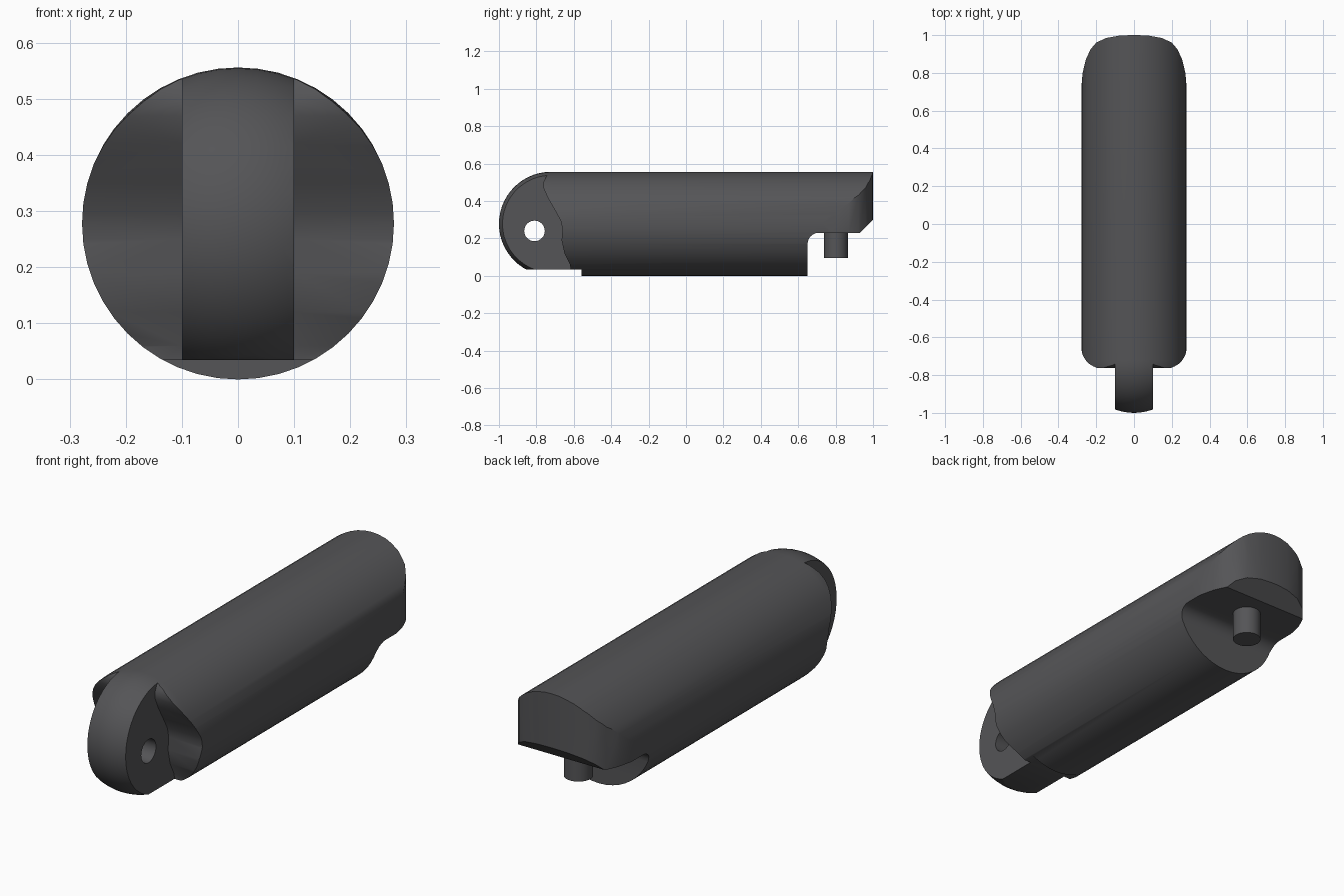
import bpy, bmesh, math
from mathutils import Matrix

if "Cube" in bpy.data.objects:
    bpy.data.objects.remove(bpy.data.objects["Cube"], do_unlink=True)

R = 0.278          # body radius, also the height of its axis
NOSE_Y = -0.722    # centre of the rounded front end

mat = bpy.data.materials.new("dark grey")
mat.use_nodes = True
grey = (0.09, 0.09, 0.095, 1)
mat.diffuse_color = grey
mat.node_tree.nodes["Principled BSDF"].inputs["Base Color"].default_value = grey


def finish(name, bm):
    bmesh.ops.recalc_face_normals(bm, faces=bm.faces)
    mesh = bpy.data.meshes.new(name)
    bm.to_mesh(mesh)
    bm.free()
    obj = bpy.data.objects.new(name, mesh)
    bpy.context.collection.objects.link(obj)
    mesh.materials.append(mat)
    return obj


def prism(name, points, direction):
    """Closed outline extruded along a direction."""
    bm = bmesh.new()
    face = bm.faces.new([bm.verts.new(p) for p in points])
    new = bmesh.ops.extrude_face_region(bm, geom=[face])["geom"]
    bmesh.ops.translate(bm, vec=direction, verts=[v for v in new if isinstance(v, bmesh.types.BMVert)])
    return finish(name, bm)


def cylinder(name, radius, depth, matrix, segments=32):
    bm = bmesh.new()
    bmesh.ops.create_cone(bm, cap_ends=True, segments=segments, radius1=radius,
                          radius2=radius, depth=depth, matrix=matrix)
    return finish(name, bm)


def cut(target, cutter):
    mod = target.modifiers.new(cutter.name, "BOOLEAN")
    mod.operation, mod.object, mod.solver = "DIFFERENCE", cutter, "EXACT"
    bpy.context.view_layer.objects.active = target
    bpy.ops.object.modifier_apply(modifier=mod.name)
    bpy.data.objects.remove(cutter, do_unlink=True)


def smooth(obj):
    bpy.ops.object.select_all(action="DESELECT")
    obj.select_set(True)
    bpy.context.view_layer.objects.active = obj
    bpy.ops.object.shade_smooth_by_angle(angle=math.radians(35))


# Handle body: a long round bar with a ball-shaped front
bm = bmesh.new()
profile = [(NOSE_Y - R * math.cos(a), R * math.sin(a))
           for a in (math.pi / 2 * i / 14 for i in range(15))] + [(1.0, R), (1.0, 0)]
verts = [bm.verts.new((0, y, r)) for y, r in profile]
edges = [bm.edges.new(pair) for pair in zip(verts, verts[1:])]
bmesh.ops.spin(bm, geom=verts + edges, cent=(0, 0, 0), axis=(0, 1, 0),
               angle=2 * math.pi, steps=48)
bmesh.ops.remove_doubles(bm, verts=bm.verts, dist=0.0005)
bmesh.ops.translate(bm, vec=(0, 0, R), verts=bm.verts)
body = finish("handle_body", bm)

# Scooped cheeks that leave a thin tongue at the front
cheek = [(-1.2, 0.7), (-0.71, 0.7), (-0.72, 0.555), (-0.748, 0.53), (-0.762, 0.5),
         (-0.762, 0.47), (-0.74, 0.42), (-0.7, 0.35), (-0.67, 0.295), (-0.66, 0.25),
         (-0.665, 0.19), (-0.65, 0.12), (-0.62, 0.06), (-0.6, -0.1), (-1.2, -0.1)]
for side in (-1, 1):
    cut(body, prism("cheek_cutter", [(side * 0.1, y, z) for y, z in cheek], (side * 0.4, 0, 0)))

# Flat underside of the tongue
flat = [(-1.2, -0.1), (-0.56, -0.1), (-0.56, 0.035), (-1.2, 0.035)]
cut(body, prism("flat_cutter", [(-0.5, y, z) for y, z in flat], (1, 0, 0)))

# Pivot hole
cut(body, cylinder("hole_cutter", 0.055, 1,
                   Matrix.Translation((0, -0.81, 0.24)) @ Matrix.Rotation(math.pi / 2, 4, "Y")))

# Step under the back end, with a rounded inner corner and a chamfered lip
step = [(0.65, -0.1)] + [(0.71 - 0.06 * math.cos(a), 0.17 + 0.06 * math.sin(a))
                         for a in (math.pi / 2 * i / 6 for i in range(7))]
step += [(0.93, 0.23), (1.0, 0.3), (1.2, 0.3), (1.2, -0.1)]
cut(body, prism("step_cutter", [(-0.5, y, z) for y, z in step], (1, 0, 0)))

# Back corners rounded in plan, above the step
corner = [(0.279, 0.72), (0.272, 0.8), (0.255, 0.87), (0.23, 0.925), (0.2, 0.96),
          (0.15, 0.984), (0.08, 0.997), (0, 1.001), (0, 1.2), (0.5, 1.2), (0.5, 0.72)]
for side in (-1, 1):
    cut(body, prism("corner_cutter", [(side * x, y, 0.1) for x, y in corner], (0, 0, 0.8)))
smooth(body)

# Locking pin under the back end
pin = cylinder("locking_pin", 0.063, 0.185, Matrix.Translation((0, 0.802, 0.1875)))
smooth(pin)
